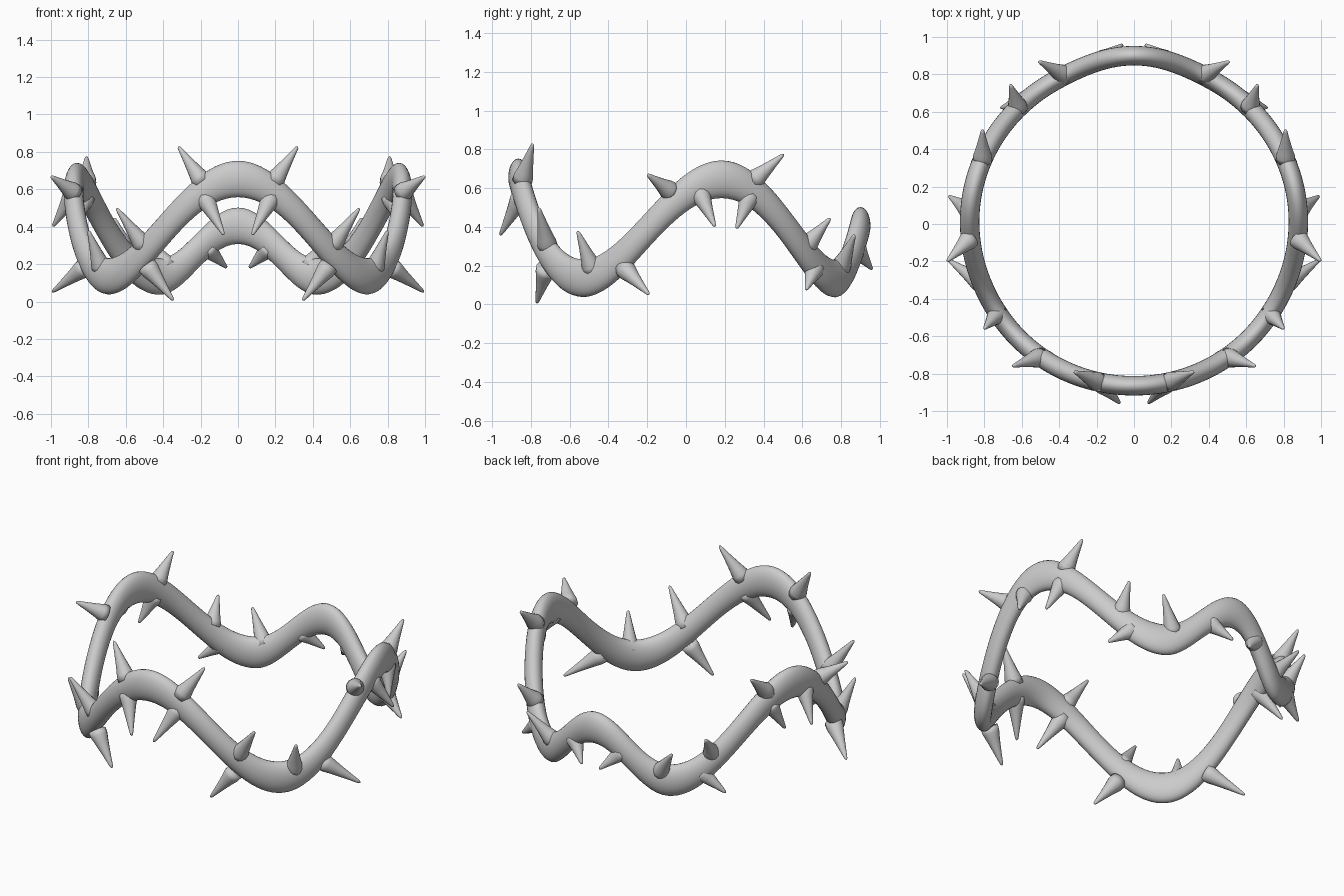
import bpy, bmesh
from math import sin, cos, pi, radians
from mathutils import Vector

if "Cube" in bpy.data.objects:
    bpy.data.objects.remove(bpy.data.objects["Cube"])

# Crests and troughs of half the ring: angle from the front, radius, height
KEYS = [(0, 0.865, 0.655), (52.5, 0.87, 0.135), (102, 0.88, 0.645),
        (151.4, 0.875, 0.133), (180, 0.90, 0.405)]


def ring_at(deg):
    """Radius and height of the wavy centre line."""
    a = abs((deg + 180) % 360 - 180)
    for (a0, r0, z0), (a1, r1, z1) in zip(KEYS, KEYS[1:]):
        if a <= a1:
            t = (1 - cos(pi * (a - a0) / (a1 - a0))) / 2
            return r0 + (r1 - r0) * t, z0 + (z1 - z0) * t


def polar(deg, r, z):
    return Vector((r * sin(radians(deg)), -r * cos(radians(deg)), z))


def finish(bm, name):
    bmesh.ops.recalc_face_normals(bm, faces=bm.faces)
    mesh = bpy.data.meshes.new(name)
    bm.to_mesh(mesh)
    bm.free()
    mesh.shade_smooth()
    ob = bpy.data.objects.new(name, mesh)
    bpy.context.collection.objects.link(ob)
    return ob


def bridge(bm, a, b):
    for i in range(len(a)):
        j = (i + 1) % len(a)
        bm.faces.new((a[i], a[j], b[j], b[i]))


# Wavy vine ring with an upright oval section
bm = bmesh.new()
N, M = 180, 24
loops = []
for i in range(N):
    deg = 360 * i / N
    r, z = ring_at(deg)
    loops.append([bm.verts.new(polar(deg, r + 0.052 * cos(2 * pi * k / M),
                                     z + 0.097 * sin(2 * pi * k / M)))
                  for k in range(M)])
for i in range(N):
    bridge(bm, loops[i], loops[(i + 1) % N])
finish(bm, "vine_ring")

# Thorns: base angle, base height, tip position
THORNS = [
    (12.5, 0.635, (0.32, -0.79, 0.83)), (12, 0.56, (0.075, -0.96, 0.355)),
    (35, 0.29, (0.65, -0.76, 0.50)), (34, 0.19, (0.345, -0.77, 0.005)),
    (56.7, 0.17, (0.80, -0.56, 0.38)), (68.3, 0.19, (0.995, -0.19, 0.05)),
    (85, 0.58, (1.0, -0.20, 0.67)), (94.5, 0.58, (0.99, 0.15, 0.40)),
    (112, 0.56, (0.88, 0.26, 0.39)), (113, 0.635, (0.81, 0.505, 0.775)),
    (135, 0.30, (0.66, 0.745, 0.445)), (139.5, 0.19, (0.715, 0.62, 0.075)),
    (155, 0.18, (0.51, 0.87, 0.36)), (169, 0.29, (0.06, 0.96, 0.18)),
]
# Flared base narrowing to a rounded tip: fraction of length, radius
PROFILE = [(0, 0.052), (0.15, 0.05), (0.28, 0.042), (0.45, 0.033),
           (0.7, 0.021), (0.9, 0.012), (0.97, 0.008)]
bm = bmesh.new()
S = 14
for deg, z, tip in THORNS:
    for side in (1, -1):
        base = polar(deg, ring_at(deg)[0], z)
        end = Vector(tip)
        base.x *= side
        end.x *= side
        axis = end - base
        rot = axis.to_track_quat('Z', 'Y')
        rings = [[bm.verts.new(base + axis * t + rot @ Vector(
            (r * cos(2 * pi * k / S), r * sin(2 * pi * k / S), 0)))
            for k in range(S)] for t, r in PROFILE]
        for a, b in zip(rings, rings[1:]):
            bridge(bm, a, b)
        bm.faces.new(rings[0])
        top = bm.verts.new(end)
        for k in range(S):
            bm.faces.new((rings[-1][k], rings[-1][(k + 1) % S], top))
finish(bm, "thorns")
